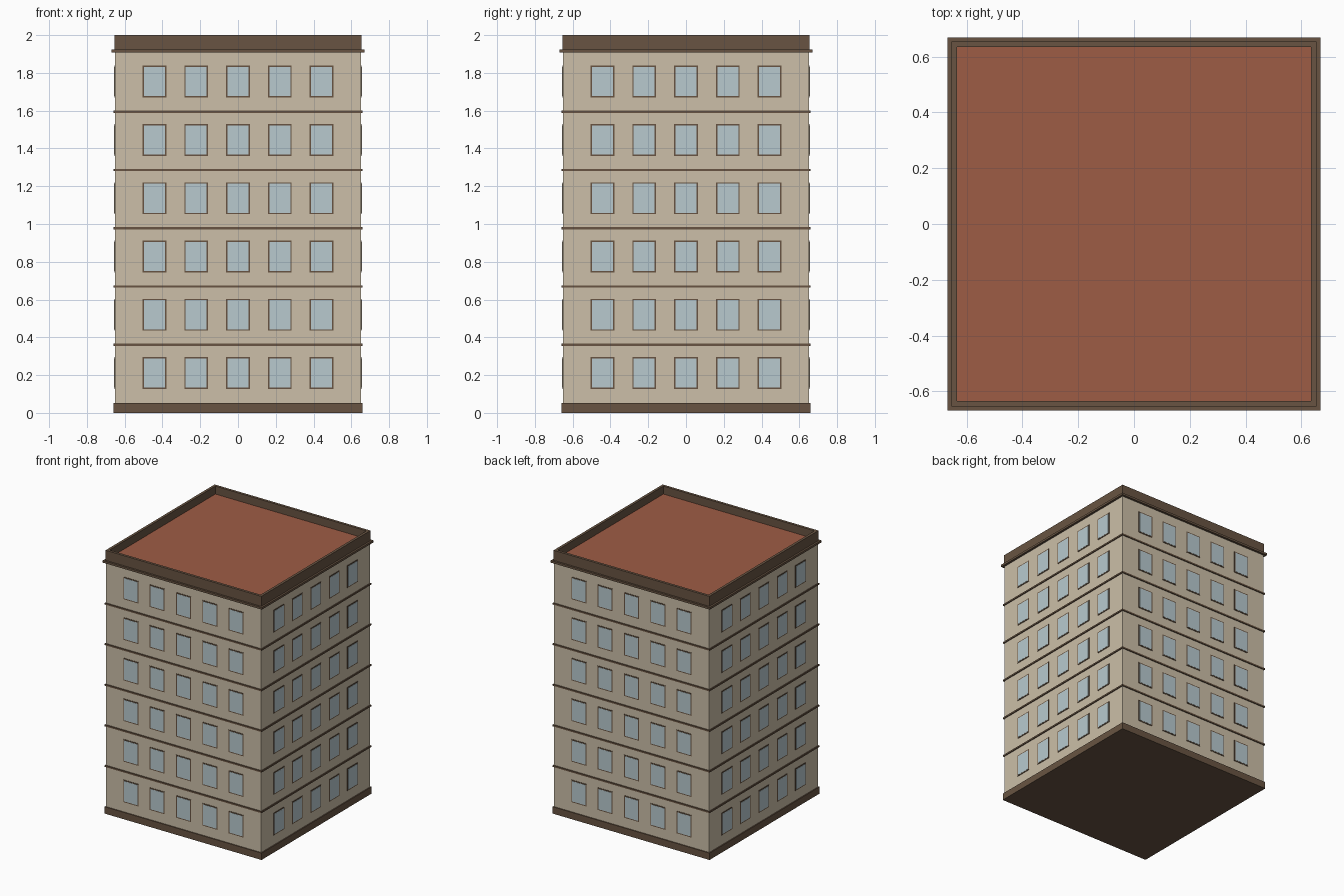
import bpy, bmesh, math
from mathutils import Matrix, Vector

if "Cube" in bpy.data.objects:
    bpy.data.objects.remove(bpy.data.objects["Cube"])


def material(name, rgb):
    m = bpy.data.materials.new(name)
    lin = [c / 12.92 if c <= 0.04045 else ((c + 0.055) / 1.055) ** 2.4
           for c in (v / 255 for v in rgb)]
    m.diffuse_color = (*lin, 1)
    m.use_nodes = True
    m.node_tree.nodes["Principled BSDF"].inputs["Base Color"].default_value = m.diffuse_color
    return m


STONE = material("beige_stone", (204, 191, 168))
TRIM = material("brown_trim", (104, 84, 66))
GLASS = material("pale_blue_glass", (184, 202, 207))
ROOF = material("terracotta_roof", (158, 92, 69))


def finish(name, bm, mat):
    me = bpy.data.meshes.new(name)
    bm.to_mesh(me)
    bm.free()
    me.materials.append(mat)
    ob = bpy.data.objects.new(name, me)
    bpy.context.collection.objects.link(ob)
    return ob


def add_box(bm, lo, hi, rot=Matrix()):
    lo, hi = Vector(lo), Vector(hi)
    m = rot @ Matrix.Translation((lo + hi) / 2) @ Matrix.Diagonal((*(hi - lo), 1))
    bmesh.ops.create_cube(bm, size=1, matrix=m)


def slab(name, half, z0, z1, mat):
    bm = bmesh.new()
    add_box(bm, (-half, -half, z0), (half, half, z1))
    return finish(name, bm, mat)


def ring(name, outer, inner, z0, z1, mat):
    """Square frame with mitred corners."""
    bm = bmesh.new()
    corners = [(-1, -1), (1, -1), (1, 1), (-1, 1)]
    section = [(outer, z0), (outer, z1), (inner, z1), (inner, z0)]
    loops = [[bm.verts.new((sx * r, sy * r, z)) for r, z in section] for sx, sy in corners]
    for i in range(4):
        a, b = loops[i], loops[(i + 1) % 4]
        for j in range(4):
            k = (j + 1) % 4
            bm.faces.new((a[j], b[j], b[k], a[k]))
    bmesh.ops.recalc_face_normals(bm, faces=bm.faces)
    return finish(name, bm, mat)


WALL = 0.652
FLOOR = 0.3085           # storey height
COLUMNS = (-0.442, -0.222, 0, 0.222, 0.442)

# Main body, plinth and roof
slab("walls", WALL, 0.04, 1.915, STONE)
slab("plinth", 0.66, 0, 0.052, TRIM)
slab("roof_deck", 0.64, 1.90, 1.94, ROOF)

# Cornice and parapet around the roof
ring("cornice", 0.669, 0.64, 1.908, 1.924, TRIM)
ring("parapet", 0.655, 0.635, 1.915, 2.0, TRIM)

# Thin bands between storeys
for i in range(1, 6):
    z = 0.052 + i * FLOOR
    ring(f"storey_band_{i}", 0.659, 0.64, z - 0.006, z + 0.006, TRIM)

# Window frames and panes on all four sides
frames, panes = bmesh.new(), bmesh.new()
for side in range(4):
    rot = Matrix.Rotation(side * math.pi / 2, 4, 'Z')
    for row in range(6):
        z = 0.211 + row * FLOOR
        for x in COLUMNS:
            add_box(frames, (x - 0.0625, -WALL - 0.003, z - 0.0845),
                    (x + 0.0625, -WALL + 0.01, z + 0.0845), rot)
            add_box(panes, (x - 0.055, -WALL - 0.0045, z - 0.077),
                    (x + 0.055, -WALL + 0.01, z + 0.077), rot)
finish("window_frames", frames, TRIM)
finish("window_panes", panes, GLASS)
